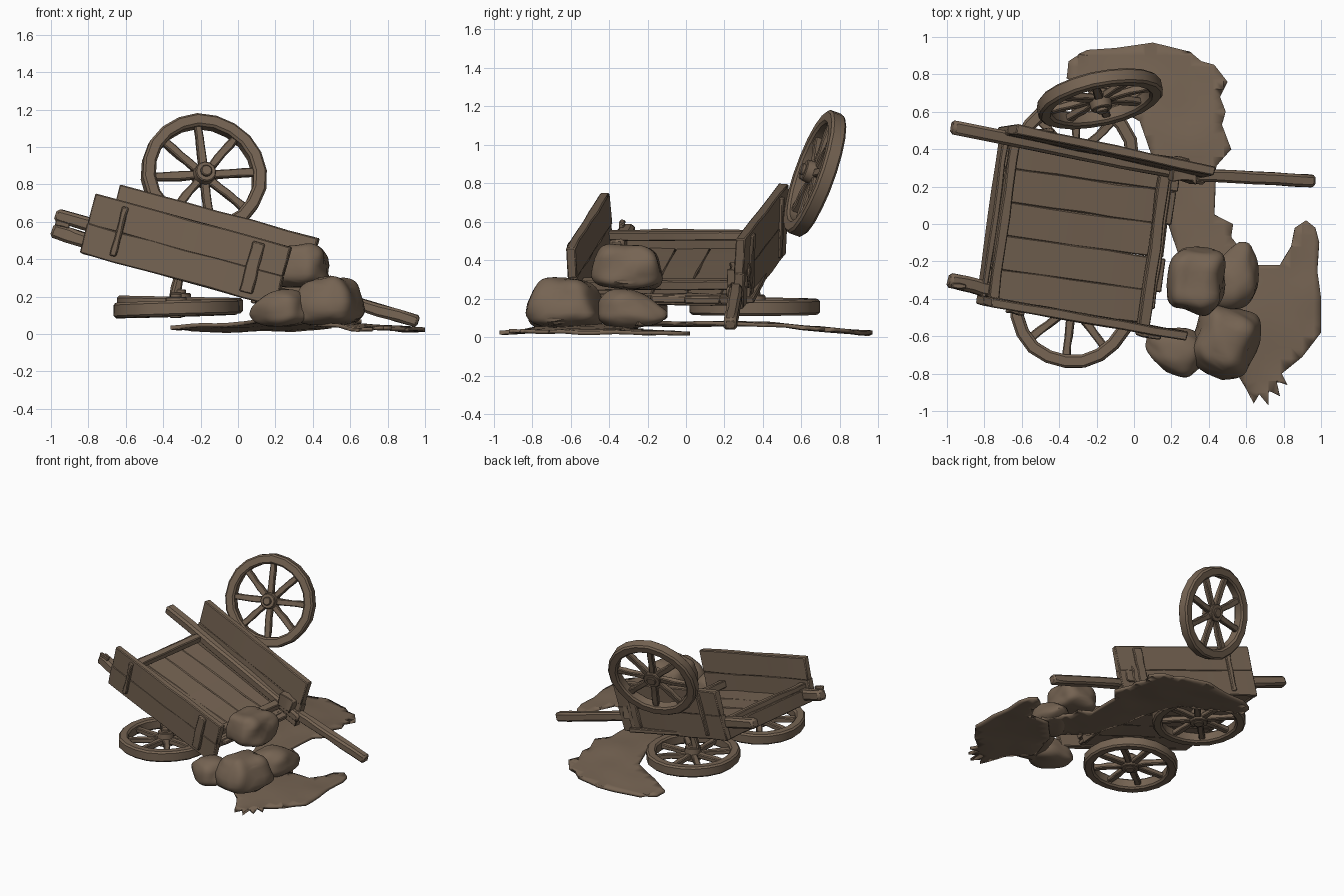
import bpy, bmesh, math, random
from mathutils import Matrix, Vector, noise

random.seed(4)
cube = bpy.data.objects.get("Cube")
if cube:
    bpy.data.objects.remove(cube)

wood = bpy.data.materials.new("weathered_brown")
wood.use_nodes = True
COLOR = (0.18, 0.127, 0.086, 1)
wood.diffuse_color = COLOR
wood.node_tree.nodes["Principled BSDF"].inputs["Base Color"].default_value = COLOR
parts = []


def finish(name, bm, matrix=Matrix(), bevel=0.0):
    bmesh.ops.recalc_face_normals(bm, faces=bm.faces)
    mesh = bpy.data.meshes.new(name)
    bm.to_mesh(mesh)
    bm.free()
    mesh.materials.append(wood)
    ob = bpy.data.objects.new(name, mesh)
    bpy.context.collection.objects.link(ob)
    ob.matrix_world = matrix
    if bevel:
        mod = ob.modifiers.new("worn_edges", "BEVEL")
        mod.width = bevel
        mod.segments = 1
    parts.append(ob)
    return ob


def cut(bm, axis, step, reach):
    """Slice the mesh into strips along one axis."""
    n = int(reach / step)
    for i in range(-n, n + 1):
        normal = Vector((0, 0, 0))
        normal[axis] = 1
        bmesh.ops.bisect_plane(bm, geom=bm.verts[:] + bm.edges[:] + bm.faces[:],
                               plane_co=normal * i * step, plane_no=normal)


def beam(name, center, size, matrix=Matrix(), wobble=0.005, bevel=0.006):
    """Rough timber: a box with slices along its length, jittered."""
    bm = bmesh.new()
    bmesh.ops.create_cube(bm, size=1, matrix=Matrix.Diagonal((*size, 1)))
    axis = max(range(3), key=lambda i: size[i])
    cut(bm, axis, max(size[axis] / 6, 0.05), size[axis] / 2.1)
    for v in bm.verts:
        v.co += Vector([random.uniform(-wobble, wobble) for _ in range(3)])
    return finish(name, bm, matrix @ Matrix.Translation(center), bevel)


def pole(name, a, b, width, matrix=Matrix()):
    """Round-edged timber between two points."""
    a, b = Vector(a), Vector(b)
    turn = (b - a).to_track_quat('X', 'Z').to_matrix().to_4x4()
    return beam(name, (0, 0, 0), ((b - a).length, width, width),
                matrix @ Matrix.Translation((a + b) / 2) @ turn, 0.004, width * 0.2)


def wheel(name, center, axis, spin=0.0):
    """Rim, eight spokes and hub around the given axis."""
    turn = Vector(axis).to_track_quat('Z', 'Y').to_matrix().to_4x4()
    m = Matrix.Translation(center) @ turn @ Matrix.Rotation(spin, 4, 'Z')
    bm = bmesh.new()
    sides, outer, inner, half = 20, 0.339, 0.268, 0.041
    section = [(inner, -half), (outer, -half), (outer, half), (inner, half)]
    rings = []
    for i in range(sides):
        a = math.tau * i / sides
        grow = random.uniform(0.99, 1.01)
        rings.append([bm.verts.new((r * grow * math.cos(a), r * grow * math.sin(a), z))
                      for r, z in section])
    for i in range(sides):
        p, q = rings[i], rings[(i + 1) % sides]
        for j in range(4):
            k = (j + 1) % 4
            bm.faces.new((p[j], q[j], q[k], p[k]))
    finish(name + "_rim", bm, m, 0.012)
    for i in range(8):
        r = m @ Matrix.Rotation(math.tau * i / 8, 4, 'Z')
        beam(name + "_spoke", (0.165, 0, 0), (0.24, 0.044, 0.038), r, 0.004)
    bm = bmesh.new()
    for radius, depth in ((0.066, 0.1), (0.036, 0.13)):
        bmesh.ops.create_cone(bm, cap_ends=True, segments=12, radius1=radius,
                              radius2=radius * 0.85, depth=depth,
                              matrix=Matrix.Translation((0, 0, depth / 8)))
    finish(name + "_hub", bm, m, 0.005)


def sack(name, center, half, yaw=0.0, boxy=0.6, tip=0.0, taper=0.12):
    """Lumpy stuffed sack, narrower on top, optionally drawn out to a tied tip."""
    bm = bmesh.new()
    bmesh.ops.create_icosphere(bm, subdivisions=4, radius=1)
    offset = Vector(center) * 9
    for v in bm.verts:
        c = Vector([math.copysign(abs(t) ** boxy, t) for t in v.co])
        c *= 0.94 + 0.14 * noise.noise(c * 1.3 + offset)
        c.x *= 1 - taper * c.z
        c.y *= 1 - taper * c.z
        if tip and c.x > 0:
            c.y *= 1 - tip * c.x
            c.z = c.z * (1 - tip * c.x) - 0.5 * tip * c.x
        v.co = [c[i] * half[i] for i in range(3)]
    finish(name, bm, Matrix.Translation(center) @ Matrix.Rotation(yaw, 4, 'Z'))


def cloth(name, outline, height):
    """Torn sheet lying on the ground with soft folds."""
    bm = bmesh.new()
    bm.faces.new([bm.verts.new((x, y, 0)) for x, y in outline])
    cut(bm, 0, 0.06, 1)
    cut(bm, 1, 0.06, 1)
    bmesh.ops.triangulate(bm, faces=bm.faces)
    for v in bm.verts:
        v.co.z = height(v.co.x, v.co.y) + 0.012 * noise.noise(v.co * 5)
    ob = finish(name, bm)
    mod = ob.modifiers.new("thickness", "SOLIDIFY")
    mod.thickness = 0.02
    mod.offset = 0


# Cart frame: turned slightly and pitched down toward +x
cart = (Matrix.Translation((-0.28, -0.02, 0.33)) @ Matrix.Rotation(math.radians(-8), 4, 'Z')
        @ Matrix.Rotation(math.radians(15), 4, 'Y'))

# Floor planks with ragged ends
for i in range(5):
    lo, hi = -0.5 - random.uniform(0, 0.02), 0.46 + random.uniform(-0.03, 0.04)
    beam("floor_plank", ((lo + hi) / 2, -0.37 + i * 0.18, -0.012),
         (hi - lo, 0.182, 0.036), cart, 0.004)

# Side panels with upright battens on the outside
for name, side, y, top, length, lean, yaw in (("front", -1, -0.475, 0.295, 1.1, 1, -2),
                                              ("back", 1, 0.412, 0.345, 1.12, -4, -4)):
    panel = (cart @ Matrix.Translation((0.035, y, 0))
             @ Matrix.Rotation(math.radians(yaw), 4, 'Z')
             @ Matrix.Rotation(math.radians(lean), 4, 'X'))
    gap = (top + 0.03) / 2
    for k in range(2):
        beam(name + "_panel_board", (0, 0, -0.03 + gap * (k + 0.5)),
             (length, 0.05, gap + 0.006), panel, 0.004)
    for x, width in ((-0.37, 0.035), (0.38, 0.07)):
        beam(name + "_batten", (x, side * 0.03, top / 2 - 0.01),
             (width, 0.024, top - 0.02), panel, 0.004)

# Cross rails, low end boards
beam("upper_rail", (-0.455, 0, 0.085), (0.055, 0.92, 0.05), cart)
beam("upper_end_board", (-0.5, 0, 0.02), (0.03, 0.88, 0.11), cart)
beam("lower_rail", (0.4, -0.06, 0.05), (0.06, 0.9, 0.05), cart)
beam("lower_end_board", (0.445, -0.02, -0.02), (0.03, 0.72, 0.06), cart)

# Shafts: one whole, one snapped short
pole("long_shaft", (-0.815, 0.435, 0.1), (0.62, 0.355, 0.06), 0.075, cart)
pole("long_shaft_handle", (0.56, 0.365, 0.07), (1.225, 0.42, 0.055), 0.066, cart)
pole("snapped_shaft", (-0.7, -0.375, 0.045), (-0.42, -0.4, 0.035), 0.08, cart)
beam("snapped_splinter", (-0.655, -0.4, 0.09), (0.08, 0.025, 0.03), cart)
beam("shaft_bracket", (0.48, 0.37, 0.12), (0.13, 0.1, 0.1), cart, 0.012, 0.015)
beam("bracket_post", (0.46, 0.4, 0.1), (0.06, 0.05, 0.24), cart, 0.008)

# Leaning stub of the broken axle
pole("axle_stub", (-0.35, 0.35, 0.16), (-0.31, 0.36, 0.33), 0.05)

# Wheels: one leaning, two fallen flat
wheel("leaning_wheel", (-0.183, 0.67, 0.85), (0.2, -0.92, 0.33), 0.05)
wheel("front_fallen_wheel", (-0.33, -0.435, 0.135), (-0.03, 0.01, 1), 0.2)
wheel("back_fallen_wheel", (-0.31, 0.355, 0.158), (0.02, 0, 1))

# Spilled sacks
sack("large_sack", (0.485, -0.63, 0.175), (0.17, 0.185, 0.135), -0.3, 0.52, 0, 0.2)
sack("top_sack", (0.33, -0.3, 0.365), (0.155, 0.175, 0.12), -0.15, 0.52)
sack("low_sack", (0.22, -0.675, 0.14), (0.17, 0.13, 0.105), 2.75, 0.7, 0.4)
sack("tied_sack", (0.535, -0.285, 0.145), (0.2, 0.15, 0.11), 1.2, 0.8, 0.5)

# Torn sheets on the ground
cloth("back_sheet",
      [(-.36, .78), (-.35, .87), (-.25, .93), (-.1, .94), (.1, .97), (.3, .92), (.36, .87),
       (.43, .85), (.5, .76), (.46, .68), (.49, .6), (.47, .53), (.52, .4), (.44, .31),
       (.43, .05), (.53, 0), (.52, -.07), (.66, -.25), (.45, -.35), (.25, -.2), (.15, .1),
       (.1, .35), (.03, .55), (-.2, .68)],
      lambda x, y: 0.02 + 0.05 * min(1, max(0, (0.97 - y) / 0.6)))
cloth("front_sheet",
      [(.92, .02), (.97, -.02), (.99, -.1), (.98, -.25), (1, -.4), (1, -.58), (.9, -.71),
       (.79, -.8), (.82, -.86), (.76, -.84), (.78, -.92), (.72, -.89), (.72, -.97),
       (.67, -.91), (.64, -.96), (.6, -.88), (.55, -.8), (.38, -.65), (.45, -.4),
       (.62, -.22), (.78, -.22), (.84, -.12), (.86, -.02)],
      lambda x, y: 0.022 + 0.07 * max(0, 1 - abs(y + 0.5) / 0.5) * max(0, 1.05 - x))

# Smooth shading with crisp edges
bpy.ops.object.select_all(action='DESELECT')
for ob in parts:
    ob.select_set(True)
bpy.context.view_layer.objects.active = parts[0]
bpy.ops.object.shade_smooth_by_angle(angle=math.radians(35))
